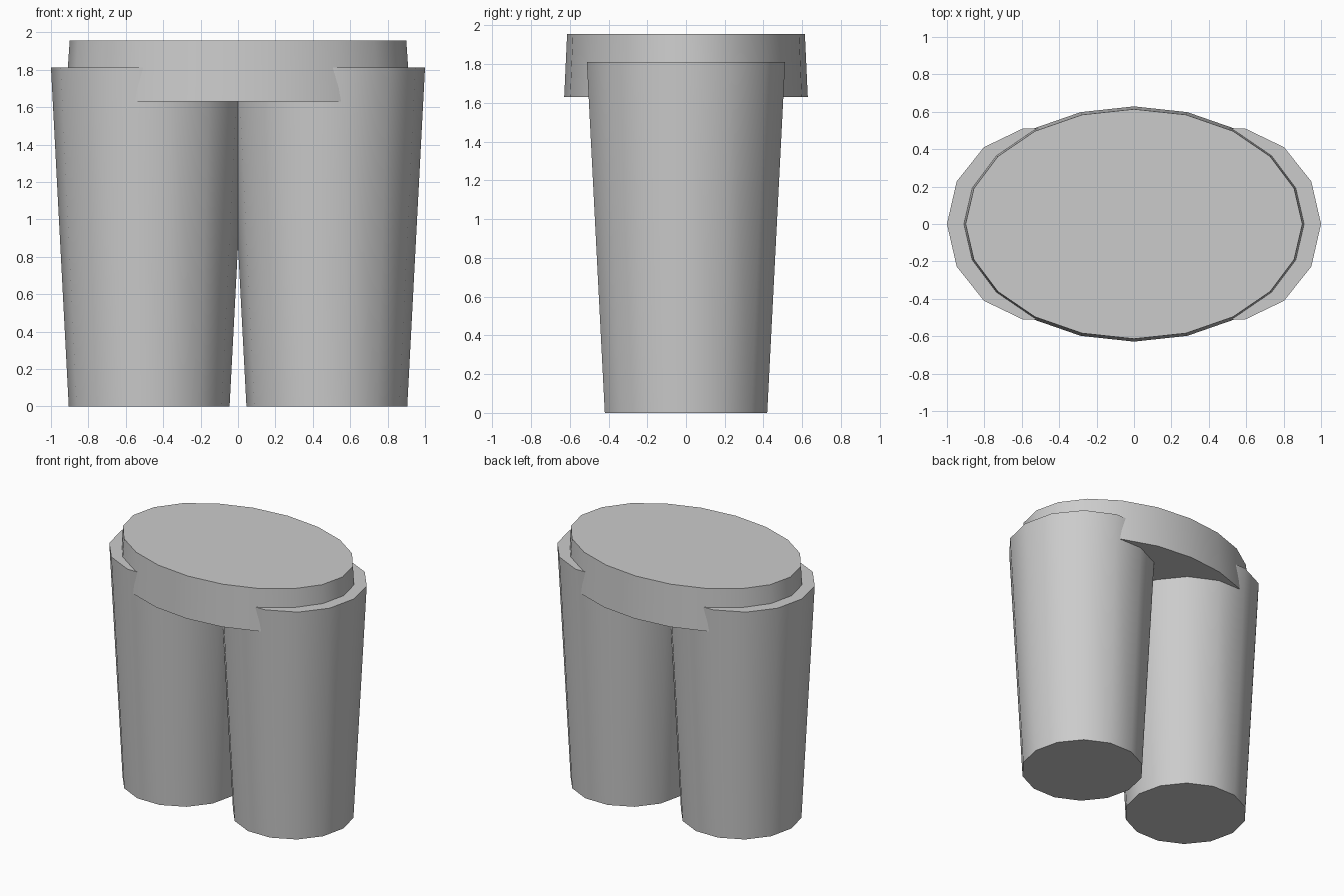
import bpy

if "Cube" in bpy.data.objects:
    bpy.data.objects.remove(bpy.data.objects["Cube"])


def tapered(name, sides, r_bottom, r_top, z0, z1, x=0.0, y_scale=1.0):
    """Closed tapered drum standing between heights z0 and z1."""
    bpy.ops.mesh.primitive_cone_add(
        vertices=sides, radius1=r_bottom, radius2=r_top, depth=z1 - z0,
        location=(x, 0, (z0 + z1) / 2))
    ob = bpy.context.object
    ob.name = name
    # start the ring on the x axis, so a vertex points straight out sideways
    for v in ob.data.vertices:
        v.co.x, v.co.y = v.co.y, -v.co.x * y_scale
    ob.data.update()
    bpy.ops.object.shade_smooth_by_angle(angle=0.6)
    return ob


# Two round legs, widening upwards until they merge at the middle
for side, x in (("left", -0.475), ("right", 0.475)):
    tapered(side + "_leg", 14, 0.43, 0.525, 0.0, 1.812, x)

# Oval waistband, slightly narrower at the top (20 sides, vertices on both axes)
tapered("waistband", 20, 0.922, 0.9, 1.63, 1.955, y_scale=0.682)
